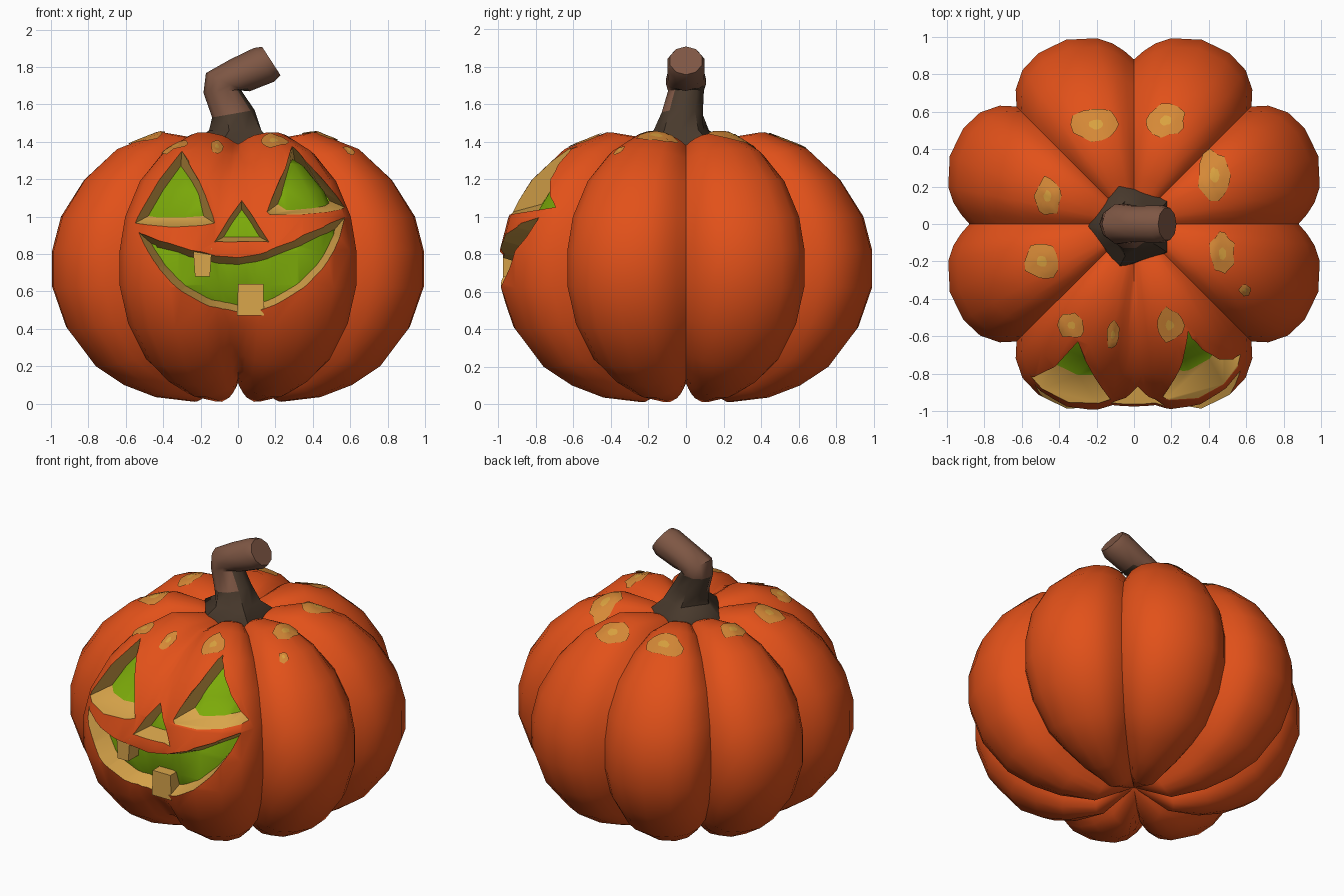
import bpy, bmesh, math, random
from mathutils import Vector
from mathutils.bvhtree import BVHTree

if "Cube" in bpy.data.objects:
    bpy.data.objects.remove(bpy.data.objects["Cube"])

random.seed(4)


def mat(name, rgb):
    m = bpy.data.materials.new(name)
    m.diffuse_color = (*rgb, 1)
    m.use_nodes = True
    m.node_tree.nodes["Principled BSDF"].inputs["Base Color"].default_value = m.diffuse_color
    return m


ORANGE = mat("orange_skin", (0.76, 0.082, 0.010))
TAN = mat("tan_flesh", (0.70, 0.38, 0.07))
GREEN = mat("green_glow", (0.20, 0.40, 0.003))
SPOT = mat("ochre_spot", (0.67, 0.25, 0.038))
SPOT_MID = mat("yellow_spot", (0.70, 0.36, 0.05))
DARK = mat("dark_bark", (0.066, 0.042, 0.026))
LIGHT = mat("light_bark", (0.21, 0.095, 0.058))


def make(name, verts, faces, mats):
    me = bpy.data.meshes.new(name)
    me.from_pydata([tuple(v) for v in verts], [], faces)
    for m in mats:
        me.materials.append(m)
    bm = bmesh.new()
    bm.from_mesh(me)
    bmesh.ops.recalc_face_normals(bm, faces=bm.faces)
    bm.to_mesh(me)
    bm.free()
    ob = bpy.data.objects.new(name, me)
    bpy.context.collection.objects.link(ob)
    return ob


def activate(ob):
    bpy.ops.object.select_all(action='DESELECT')
    ob.select_set(True)
    bpy.context.view_layer.objects.active = ob


def smooth(ob, deg):
    activate(ob)
    bpy.ops.object.shade_smooth_by_angle(angle=math.radians(deg))


def cut(ob, tool):
    activate(ob)
    m = ob.modifiers.new("cut", 'BOOLEAN')
    m.operation, m.solver, m.object = 'DIFFERENCE', 'EXACT', tool
    m.material_mode = 'TRANSFER'
    bpy.ops.object.modifier_apply(modifier=m.name)
    bpy.data.objects.remove(tool)


def surface_tree(ob):
    bm = bmesh.new()
    bm.from_mesh(ob.data)
    tree = BVHTree.FromBMesh(bm)
    bm.free()
    return tree


# Ribbed body: lobe crest and groove profiles (radius, height), blended around
CREST = [(0, .13), (.25, .01), (.47, .035), (.65, .1), (.81, .2), (.97, .4), (1.05, .62), (1.05, .82),
         (1.0, 1.0), (.87, 1.2), (.69, 1.36), (.45, 1.45), (.25, 1.42), (0, 1.32)]
GROOVE = [(0, .13), (.22, .11), (.42, .14), (.56, .195), (.69, .27), (.82, .45), (.88, .64), (.88, .82),
          (.84, 1.0), (.73, 1.18), (.56, 1.31), (.38, 1.38), (.2, 1.37), (0, 1.32)]
# Lobe swell from the soft groove (0) to the hard groove (1)
LOBE = [(0, 0), (.07, .27), (.15, .54), (.25, .78), (.45, 1), (.65, .98), (.8, .8), (.92, .45), (1, .05)]
# How far the front groove fills up over the face, by profile row
FILL = {3: .1, 4: .2, 5: .38, 6: .52, 7: .56, 8: .56, 9: .48, 10: .3, 11: .12}


def pumpkin(name, material, scale=1.0):
    columns = []
    for q in range(4):
        base = q * 90
        columns += [(base + 45 * t, f) for t, f in LOBE]
        columns += [(base + 90 - 45 * t, f) for t, f in LOBE[-2:0:-1]]
    n, rows = len(columns), len(CREST)
    verts = []
    for i in range(1, rows - 1):
        for deg, f in columns:
            if abs(deg - 270) < 20:
                f = max(f, FILL.get(i, 0))
            r = GROOVE[i][0] + (CREST[i][0] - GROOVE[i][0]) * f
            z = GROOVE[i][1] + (CREST[i][1] - GROOVE[i][1]) * f
            a = math.radians(deg)
            verts.append((r * math.cos(a), r * math.sin(a), z))
    faces = [(i * n + j, i * n + (j + 1) % n, (i + 1) * n + (j + 1) % n, (i + 1) * n + j)
             for i in range(rows - 3) for j in range(n)]
    bottom, top = len(verts), len(verts) + 1
    verts += [(0, 0, CREST[0][1]), (0, 0, CREST[-1][1])]
    last = (rows - 3) * n
    for j in range(n):
        k = (j + 1) % n
        faces += [(bottom, k, j), (top, last + j, last + k)]
    c = Vector((0, 0, .72))
    return make(name, [c + (Vector(v) - c) * scale for v in verts], faces, [material])


# Face openings (x, z), all counter-clockwise, with the inset of the glowing back
EYE_L = [(-.55, .965), (-.125, .965), (-.30, 1.35)]
EYE_R = [(.155, 1.025), (.57, 1.05), (.29, 1.375)]
NOSE = [(-.125, .865), (.165, .865), (.02, 1.085)]
MOUTH = [(-.53, .915), (-.42, .72), (-.3, .6), (-.15, .52), (0, .49), (.12, .50), (.22, .54), (.35, .62),
         (.45, .72), (.54, .88), (.57, .995), (.45, .94), (.3, .87), (.15, .81), (0, .78), (-.12, .79),
         (-.25, .82), (-.42, .87)]


def inset(poly, d):
    out, n = [], len(poly)
    for i in range(n):
        p, a, b = Vector(poly[i]), Vector(poly[i - 1]), Vector(poly[(i + 1) % n])
        e, f = (p - a).normalized(), (b - p).normalized()
        n1, n2 = Vector((-e.y, e.x)), Vector((-f.y, f.x))
        m = (n1 + n2).normalized()
        out.append(p + m * d / max(m.dot(n1), .4))
    return out


def face_cutter(skin, back):
    verts, faces = [], []

    def hit(tree, p):
        return tree.ray_cast(Vector((p[0], -3, p[1])), Vector((0, 1, 0)))[0]

    for outline, d in ((EYE_L, .038), (EYE_R, .038), (NOSE, .026), (MOUTH, .036)):
        n, s = len(outline), len(verts)
        rim = [hit(skin, p) for p in outline]
        deep = [hit(back, p) for p in inset(outline, d)]
        outer = [a + (a - b) * .7 for a, b in zip(rim, deep)]
        inner = [b + (b - a) * .25 for a, b in zip(rim, deep)]
        verts += [(v.x, -1.5, v.z) for v in outer] + outer + inner + [(v.x, -.4, v.z) for v in inner]
        faces += [tuple(range(s, s + n)), tuple(range(s + 4 * n - 1, s + 3 * n - 1, -1))]
        faces += [(s + k * n + i, s + (k + 1) * n + i, s + (k + 1) * n + (i + 1) % n, s + k * n + (i + 1) % n)
                  for k in range(3) for i in range(n)]
    ob = make("face_cutter", verts, faces, [TAN])
    ob.hide_render = True
    return ob


body = pumpkin("pumpkin_body", ORANGE)
core = pumpkin("inner_core", GREEN, .88)
core.hide_render = True
skin_tree = surface_tree(body)
cutter = face_cutter(skin_tree, surface_tree(core))
cut(cutter, core)
cut(body, cutter)
smooth(body, 50)


# Teeth
def tooth(name, x0, x1, z0, z1, y0, y1, narrow):
    v = [(x, y, z) for z, d in ((z0, narrow[0]), (z1, narrow[1]))
         for x, y in ((x0 + d, y0), (x1 - d, y0), (x1 - d, y1), (x0 + d, y1))]
    f = [(0, 1, 2, 3), (4, 5, 6, 7)] + [(i, (i + 1) % 4, 4 + (i + 1) % 4, 4 + i) for i in range(4)]
    make(name, v, f, [TAN])


tooth("upper_tooth", -.24, -.14, .68, .83, -.975, -.84, (.01, 0))
tooth("lower_tooth", -.005, .14, .47, .64, -.925, -.80, (0, .005))

# Painted spots on the shoulders: thin plates laid on the skin
SPOTS = [(-.2, .53, .125, .095), (.17, .55, .1, .085), (.43, .26, .085, .125), (-.46, .15, .07, .1),
         (-.49, -.2, .09, .1), (-.33, -.54, .065, .07), (-.115, -.59, .033, .075),
         (.19, -.54, .075, .09), (.47, -.16, .063, .11), (.59, -.35, .03, .03)]
for k, (cx, cy, rx, ry) in enumerate(SPOTS):
    n, rings = 14, (.3, .55, .78, 1)
    wob = [random.uniform(.85, 1.15) for _ in range(n)]
    pts = [(cx, cy)]
    for s in rings:
        for j in range(n):
            a = 2 * math.pi * j / n
            pts.append((cx + rx * s * wob[j] * math.cos(a), cy + ry * s * wob[j] * math.sin(a)))
    verts = []
    for x, y in pts:
        loc, nor, _, _ = skin_tree.ray_cast(Vector((x, y, 3)), Vector((0, 0, -1)))
        verts.append(loc + nor * .008)
    faces = [(0, 1 + j, 1 + (j + 1) % n) for j in range(n)]
    faces += [(1 + i * n + j, 1 + (i + 1) * n + j, 1 + (i + 1) * n + (j + 1) % n, 1 + i * n + (j + 1) % n)
              for i in range(len(rings) - 1) for j in range(n)]
    spot = make("skin_spot_%d" % (k + 1), verts, faces, [SPOT, SPOT_MID])
    if sum(p.normal.z for p in spot.data.polygons) < 0:
        spot.data.flip_normals()
    for p in spot.data.polygons[:n]:
        p.material_index = 1
    smooth(spot, 60)

# Crooked stem: rings (x, z, radius, tilt towards +x in degrees, y shift)
RINGS = [(-.01, 1.33, .25, 0, -.01), (-.01, 1.405, .23, 0, -.015), (0, 1.46, .155, 0, -.025),
         (-.025, 1.55, .115, -10, -.02), (-.085, 1.67, .1, -5, 0), (-.07, 1.72, .112, 25, 0),
         (.01, 1.755, .1, 58, 0), (.14, 1.812, .105, 59, 0), (.178, 1.832, .09, 57, 0)]
n, verts = 10, []
for i, (x, z, r, tilt, dy) in enumerate(RINGS):
    t = math.radians(tilt)
    for j in range(n):
        a = 2 * math.pi * j / n
        rr = r * (1.0 if i > 2 or j % 2 else .8)
        u, v = rr * math.cos(a), rr * math.sin(a)
        verts.append((x + u * math.cos(t), v + dy, z - u * math.sin(t)))
faces = [(i * n + j, i * n + (j + 1) % n, (i + 1) * n + (j + 1) % n, (i + 1) * n + j)
         for i in range(len(RINGS) - 1) for j in range(n)]
faces += [tuple(range(n - 1, -1, -1)), tuple(range(len(verts) - n, len(verts)))]
stem = make("stem", verts, faces, [DARK, LIGHT])
for p in stem.data.polygons:                              # lighter bark on the upper and front sides
    c = p.center
    p.material_index = int(c.z > 1.69 or (c.z > 1.52 and p.normal.y < -.3 and c.x < .03))
smooth(stem, 45)
